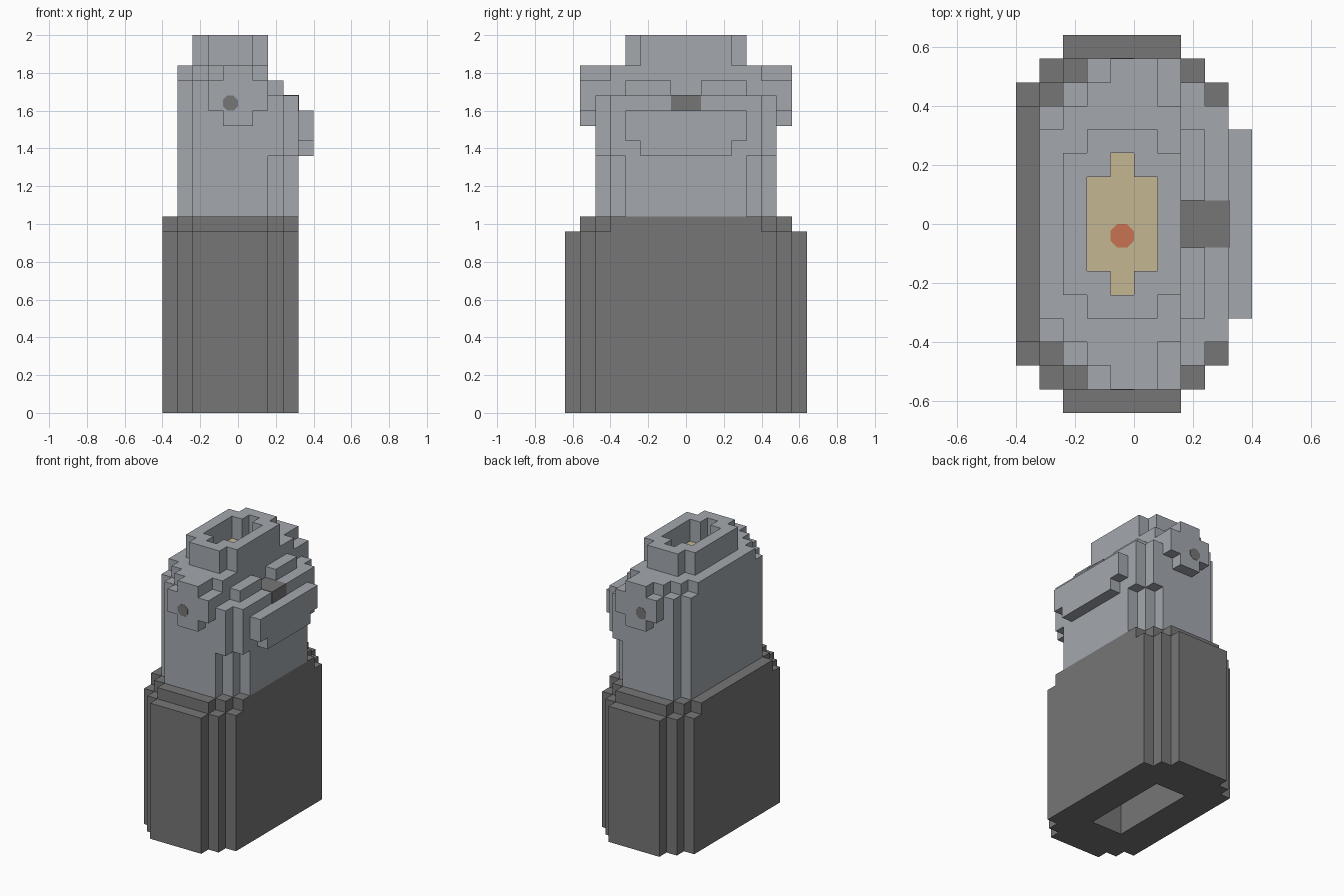
import bpy, bmesh, math
from mathutils import Vector

cube = bpy.data.objects.get("Cube")
if cube:
    bpy.data.objects.remove(cube, do_unlink=True)


def material(name, rgb):
    m = bpy.data.materials.new(name)
    m.use_nodes = True
    col = (*rgb, 1.0)
    m.diffuse_color = col
    m.node_tree.nodes["Principled BSDF"].inputs["Base Color"].default_value = col
    return m


STEEL = material("pale steel", (0.37, 0.395, 0.43))
DARK = material("dark grey", (0.18, 0.18, 0.18))
SAND = material("sand", (0.55, 0.475, 0.285))
RED = material("brick red", (0.57, 0.17, 0.085))


def stepped(rows):
    """Stair-cornered outline from (half_width, x0, x1) rows, inner to outer."""
    right, left, prev = [], [], 0.0
    for i, (h, x0, x1) in enumerate(rows):
        last = i == len(rows) - 1
        nxt = rows[i + 1] if not last else (0, None, None)
        if i and rows[i - 1][2] != x1:
            right.append((x1, prev))
        if nxt[2] != x1:
            right.append((x1, h))
        if i and rows[i - 1][1] != x0:
            left.append((x0, prev))
        if nxt[1] != x0:
            left.append((x0, h))
        prev = h
    half = right + left[::-1]
    return half + [(x, -y) for x, y in half[::-1]]


def octagon(cx, cy, r):
    return [(cx + r * math.cos(math.radians(22.5 + 45 * i)),
             cy + r * math.sin(math.radians(22.5 + 45 * i))) for i in range(8)]


def solid(name, loops, h0, h1, mat, along="z", shift=0.0):
    """Extrude an outline (plus optional hole loop) between two levels."""
    def place(a, b):
        return (a, b + shift, h0) if along == "z" else (a, h0, b + shift)
    bm = bmesh.new()
    edges = []
    for loop in loops:
        vs = [bm.verts.new(place(a, b)) for a, b in loop]
        edges += [bm.edges.new((vs[i - 1], vs[i])) for i in range(len(vs))]
    bmesh.ops.triangle_fill(bm, use_beauty=True, use_dissolve=False, edges=edges)
    res = bmesh.ops.extrude_face_region(bm, geom=bm.faces[:], use_keep_orig=True)
    d = h1 - h0
    step = Vector((0, 0, d)) if along == "z" else Vector((0, d, 0))
    moved = [g for g in res["geom"] if isinstance(g, bmesh.types.BMVert)]
    bmesh.ops.translate(bm, verts=moved, vec=step)
    bmesh.ops.recalc_face_normals(bm, faces=bm.faces[:])
    bmesh.ops.dissolve_limit(bm, angle_limit=0.01, verts=bm.verts[:], edges=bm.edges[:])
    me = bpy.data.meshes.new(name)
    bm.to_mesh(me)
    bm.free()
    me.materials.append(mat)
    ob = bpy.data.objects.new(name, me)
    bpy.context.collection.objects.link(ob)
    return ob


# Dark lower case, hollow underneath, with a stepped rim on top
solid("lower_case", [stepped([(.48, -.4, .32), (.56, -.32, .24), (.64, -.24, .16)]),
                     stepped([(.32, -.16, .08)])], 0, .96, DARK)
solid("lower_case_rim", [stepped([(.4, -.4, .32), (.48, -.32, .24), (.56, -.24, .16)])],
      .96, 1.04, DARK)

# Steel upper section, one outline per level
LEVELS = [
    ("neck", 1.04, 1.36, [(.32, -.32, .32), (.4, -.32, .24), (.48, -.24, .16)]),
    ("head", 1.36, 1.68, [(.4, -.32, .32), (.48, -.24, .24)]),
    ("shoulder", 1.68, 1.76, [(.4, -.32, .16), (.48, -.24, .16)]),
    ("crown", 1.76, 1.84, [(.32, -.32, .16), (.4, -.24, .16), (.48, -.16, .08)]),
]
for name, z0, z1, rows in LEVELS:
    solid(name, [stepped(rows)], z0, z1, STEEL)

# Ridges beside the dark slot block
for side, s in (("front", -1), ("back", 1)):
    solid(side + "_ridge", [stepped([(.12, .16, .24)])], 1.68, 1.76, STEEL, shift=s * .2)
solid("slot_block", [stepped([(.08, .16, .323)])], 1.6, 1.683, DARK)

# Thumb bar on the side
solid("thumb_bar", [stepped([(.32, .32, .4)])], 1.44, 1.6, STEEL)
solid("thumb_bar_lip", [stepped([(.24, .32, .4)])], 1.36, 1.44, STEEL)

# Round bosses on both ends, each with a dark pin
for side, s in (("front", -1), ("back", 1)):
    solid(side + "_boss", [stepped([(.08, -.16, .16), (.16, -.08, .08)])],
          s * .48, s * .56, STEEL, along="y", shift=1.68)
    solid(side + "_pin", [octagon(-.04, 1.64, .043)], s * .558, s * .562, DARK, along="y")

# Open collar on top with a pad and a spot inside
solid("collar", [stepped([(.24, -.24, .16), (.32, -.16, .08)]),
                 stepped([(.16, -.16, .08), (.24, -.08, 0)])], 1.84, 2.0, STEEL)
solid("collar_pad", [stepped([(.16, -.16, .08), (.24, -.08, 0)])], 1.84, 1.844, SAND)
solid("pad_spot", [octagon(-.04, -.04, .043)], 1.844, 1.848, RED)
